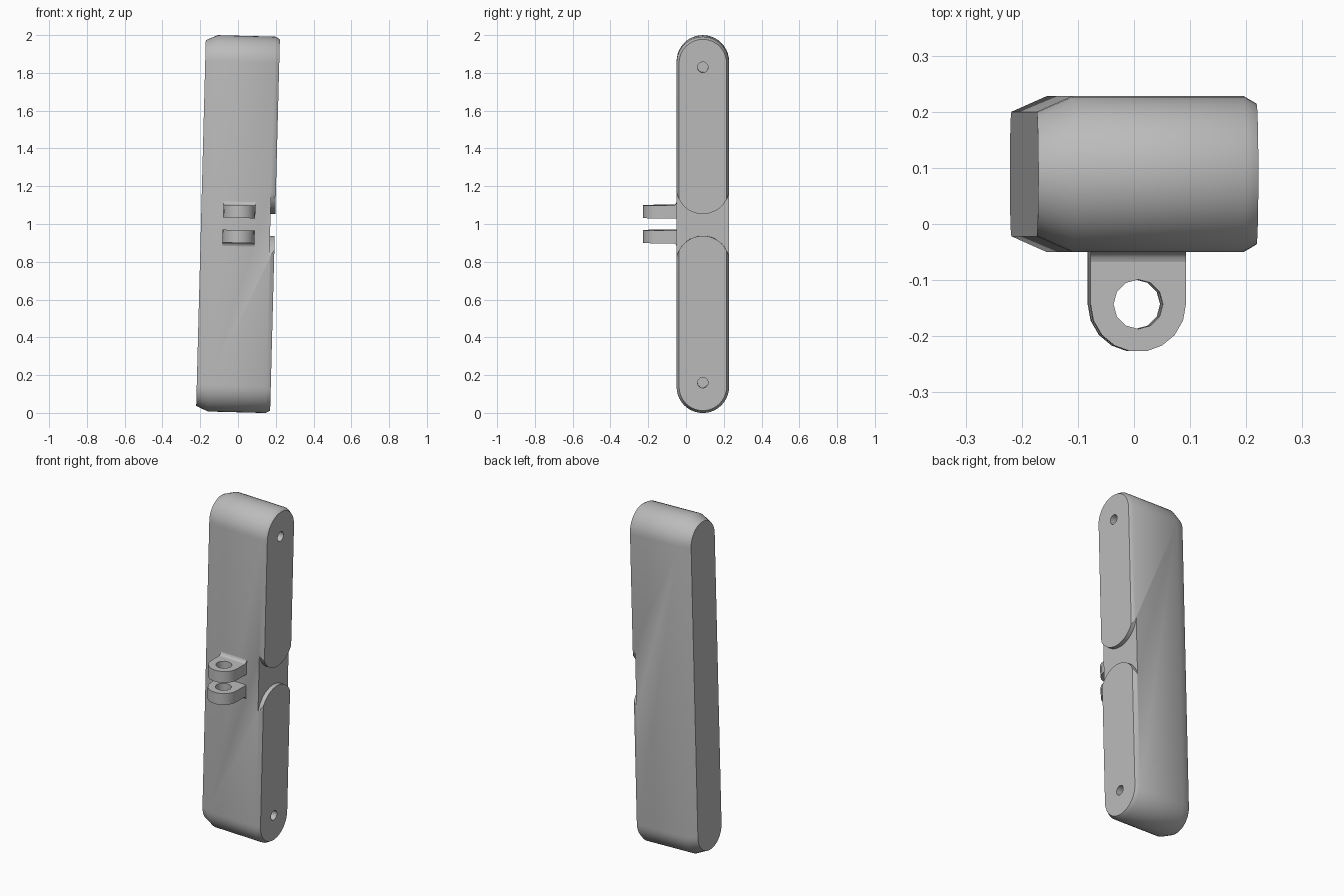
import bpy, bmesh, math
from mathutils import Matrix, Vector

cube = bpy.data.objects.get("Cube")
if cube:
    bpy.data.objects.remove(cube)

grey = bpy.data.materials.new("plain grey")
grey.use_nodes = True
grey.diffuse_color = (0.5, 0.5, 0.5, 1)
grey.node_tree.nodes["Principled BSDF"].inputs["Base Color"].default_value = (0.5, 0.5, 0.5, 1)

# The whole case leans slightly sideways
Y0, R, HALF = 0.089, 0.139, 0.9965
TILT = Matrix.Translation((0, 0, 1)) @ Matrix.Rotation(math.radians(1.5), 4, 'Y')


def loft(name, rings):
    """Skin a list of matching rings and cap both ends."""
    bm = bmesh.new()
    loops = [[bm.verts.new(p) for p in ring] for ring in rings]
    n = len(loops[0])
    for a, b in zip(loops, loops[1:]):
        for i in range(n):
            j = (i + 1) % n
            bm.faces.new((a[i], a[j], b[j], b[i]))
    bm.faces.new(loops[0][::-1])
    bm.faces.new(loops[-1])
    bmesh.ops.recalc_face_normals(bm, faces=bm.faces)
    mesh = bpy.data.meshes.new(name)
    bm.to_mesh(mesh)
    bm.free()
    mesh.transform(TILT)
    mesh.materials.append(grey)
    ob = bpy.data.objects.new(name, mesh)
    bpy.context.collection.objects.link(ob)
    return ob


def arc(cu, cv, r, start, end, steps):
    """Points on an arc in a 2D plane, angles in degrees."""
    return [(cu + r * math.cos(a), cv + r * math.sin(a))
            for a in (math.radians(start + (end - start) * i / steps) for i in range(steps + 1))]


def along_x(points, x):
    return [Vector((x, u, v)) for u, v in points]


def along_z(points, z):
    return [Vector((u, v, z)) for u, v in points]


def cut(ob, cutter):
    cutter.hide_render = True
    mod = ob.modifiers.new("cut", 'BOOLEAN')
    mod.operation = 'DIFFERENCE'
    mod.solver = 'EXACT'
    mod.object = cutter
    select(ob)
    bpy.ops.object.modifier_apply(modifier=mod.name)
    bpy.data.objects.remove(cutter)


def select(ob):
    bpy.ops.object.select_all(action='DESELECT')
    ob.select_set(True)
    bpy.context.view_layer.objects.active = ob


def smooth(ob):
    select(ob)
    bpy.ops.object.shade_smooth_by_angle(angle=math.radians(32))


# Long rounded case with chamfered ends
def stadium(inset):
    r, c = R - inset, HALF - R
    return arc(Y0, c, r, 0, 180, 20) + arc(Y0, -c, r, 180, 360, 20)


case = loft("case", [along_x(stadium(inset), x) for x, inset in
                     ((-0.196, 0.028), (-0.133, 0), (0.173, 0), (0.196, 0.0135))])

# Recess between the two raised pads
rc, c = R + 0.002, 0.06 + R
recess = arc(Y0, c, rc, 180, 360, 24) + arc(Y0, -c, rc, 0, 180, 24)
cut(case, loft("recess_cutter", [along_x(recess, x) for x in (0.171, 0.25)]))

# Screw hole near the end of each pad
for z in (-0.835, 0.835):
    hole = arc(Y0, z, 0.028, 0, 345, 23)
    cut(case, loft("screw_cutter", [along_x(hole, x) for x in (0.12, 0.25)]))
smooth(case)

# Pair of mounting lugs with pin holes on the front
LX, LY, LR = 0.005, -0.143, 0.085
outline = [(LX + LR, 0), (LX - LR, 0)] + arc(LX, LY, LR, 180, 360, 9)
for name, side in (("upper_lug", 1), ("lower_lug", -1)):
    inner, outer = 0.032 * side, 0.1 * side
    lug = loft(name, [along_z(outline, z) for z in (inner, outer)])
    pin = arc(LX, LY, 0.044, 0, 330, 11)
    cut(lug, loft("pin_cutter", [along_z(pin, z) for z in (-0.2, 0.2)]))
    smooth(lug)
    # Fillet blending the lug into the case
    s = 0.018
    wedge = [(0, outer - side * 0.01), (-0.05 - s, outer - side * 0.01), (-0.05 - s, outer)]
    wedge += [(-0.05 - s * (1 - math.sin(a)), outer + side * s * (1 - math.cos(a)))
              for a in (math.radians(d) for d in (30, 60, 90))]
    wedge.append((0, outer + side * s))
    fillet = loft(name + "_fillet", [along_x(wedge, x) for x in (LX - LR, LX + LR)])
    smooth(fillet)
